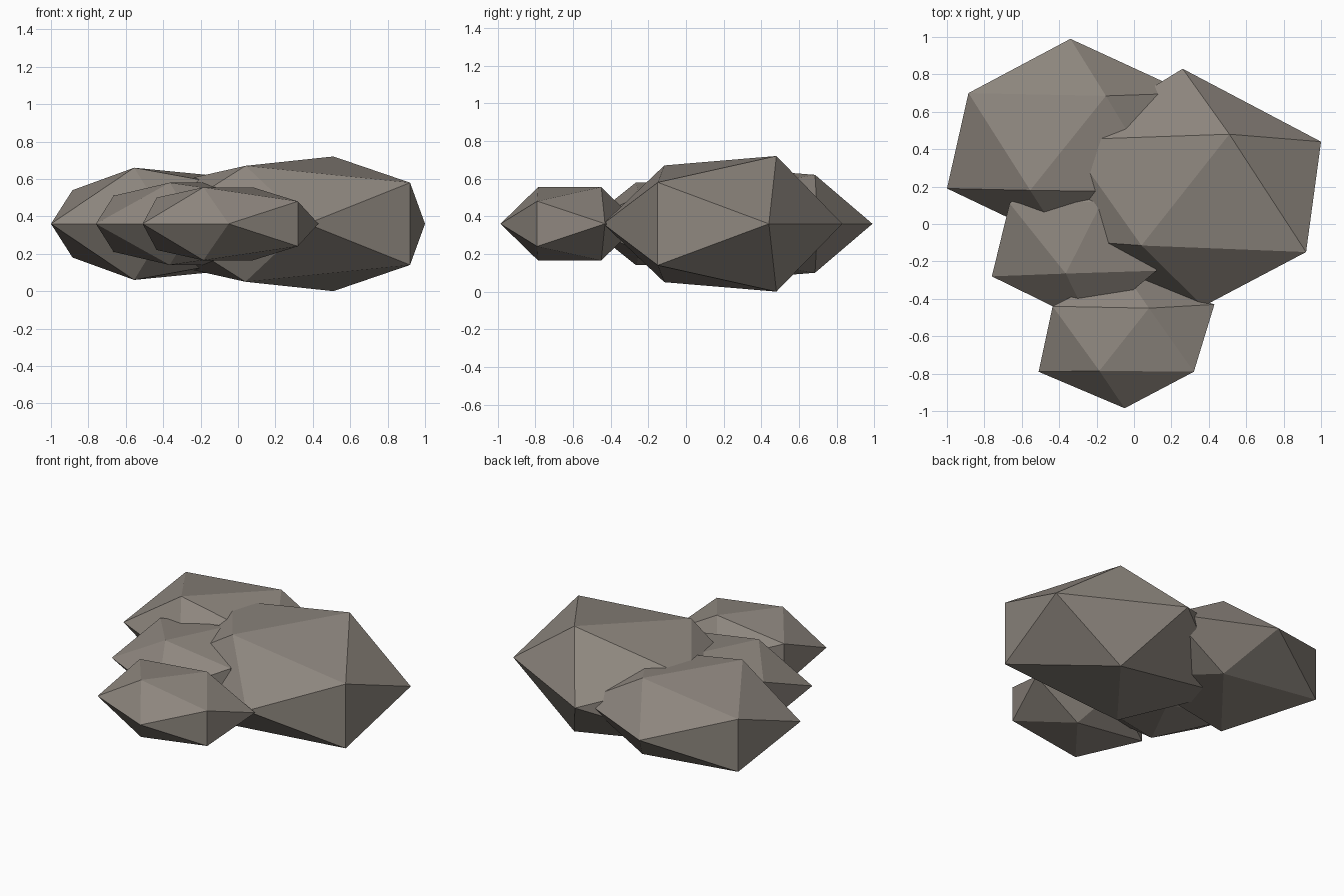
import bpy
import bmesh

default_cube = bpy.data.objects.get("Cube")
if default_cube:
    bpy.data.objects.remove(default_cube, do_unlink=True)

MID_HEIGHT = 0.36


def make_material(name, colour):
    material = bpy.data.materials.new(name)
    material.use_nodes = True
    material.diffuse_color = colour
    shader = material.node_tree.nodes["Principled BSDF"]
    shader.inputs["Base Color"].default_value = colour
    shader.inputs["Roughness"].default_value = 0.9
    return material


stone = make_material("warm grey stone", (0.27, 0.24, 0.21, 1))


def make_rock(name, rim, shoulders, peaks):
    """Twelve-cornered faceted rock, mirrored above and below its rim plane."""
    mesh = bpy.data.meshes.new(name)
    bm = bmesh.new()
    for x, y in rim:
        bm.verts.new((x, y, 0))
    for x, y, rise in shoulders + peaks:
        for side in (1, -1):
            bm.verts.new((x, y, side * rise))
    bmesh.ops.convex_hull(bm, input=bm.verts[:])
    bmesh.ops.recalc_face_normals(bm, faces=bm.faces[:])
    bm.to_mesh(mesh)
    bm.free()
    mesh.materials.append(stone)
    rock = bpy.data.objects.new(name, mesh)
    rock.location.z = MID_HEIGHT
    bpy.context.scene.collection.objects.link(rock)
    return rock


# Largest rock, on the left
make_rock(
    "large_left_rock",
    rim=[(0.26, 0.83), (1.0, 0.44), (0.37, -0.44), (-0.45, -0.08)],
    shoulders=[(0.92, -0.15, 0.22), (-0.36, 0.45, 0.22)],
    peaks=[(0.51, 0.48, 0.36), (0.04, -0.115, 0.31)],
)

# Broad rock at the back right
make_rock(
    "back_right_rock",
    rim=[(-0.34, 0.99), (-1.0, 0.19), (-0.37, -0.11), (0.29, 0.7)],
    shoulders=[(-0.885, 0.7, 0.18), (0.16, 0.17, 0.17)],
    peaks=[(-0.555, 0.18, 0.3), (-0.15, 0.685, 0.26)],
)

# Middle rock wedged between the others
make_rock(
    "middle_rock",
    rim=[(-0.76, -0.28), (-0.23, -0.54), (0.22, 0.14), (-0.31, 0.4)],
    shoulders=[(-0.665, 0.11, 0.15), (0.12, -0.25, 0.15)],
    peaks=[(-0.365, -0.265, 0.22), (-0.17, 0.12, 0.22)],
)

# Smallest rock at the front
make_rock(
    "small_front_rock",
    rim=[(-0.51, -0.79), (-0.05, -0.985), (0.43, -0.43), (-0.06, -0.25)],
    shoulders=[(0.32, -0.79, 0.12), (-0.435, -0.44, 0.14)],
    peaks=[(-0.185, -0.785, 0.195), (0.08, -0.45, 0.195)],
)
